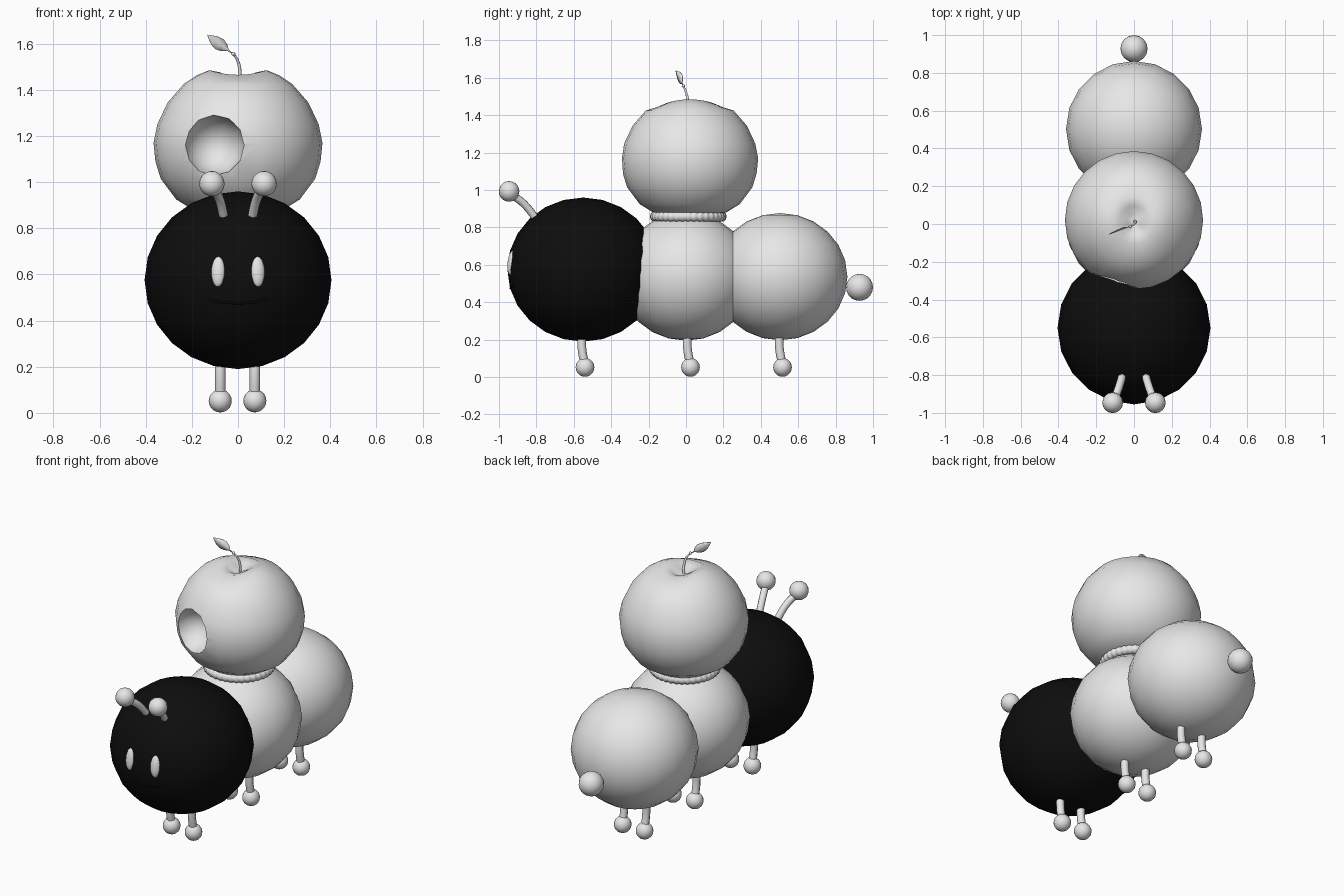
import bpy, bmesh, math
from mathutils import Vector

if "Cube" in bpy.data.objects:
    bpy.data.objects.remove(bpy.data.objects["Cube"])


def material(name, value):
    m = bpy.data.materials.new(name)
    m.diffuse_color = (value, value, value, 1)
    m.use_nodes = True
    m.node_tree.nodes["Principled BSDF"].inputs["Base Color"].default_value = m.diffuse_color
    return m


GREY = material("light_grey", 0.8)
BLACK = material("black", 0.004)


def finish(ob, name, mat, angle=50):
    ob.name = name
    ob.data.materials.clear()
    ob.data.materials.append(mat)
    bpy.ops.object.select_all(action='DESELECT')
    ob.select_set(True)
    bpy.context.view_layer.objects.active = ob
    bpy.ops.object.shade_smooth_by_angle(angle=math.radians(angle))
    return ob


def ball(name, loc, radii, mat=GREY, seg=16, rings=10, rot=(0, 0, 0)):
    bpy.ops.mesh.primitive_uv_sphere_add(segments=seg, ring_count=rings, radius=1,
                                         location=loc, rotation=rot)
    ob = bpy.context.object
    ob.scale = radii
    return finish(ob, name, mat)


def tube(name, pts, radius, mat=GREY, taper=1.0):
    cu = bpy.data.curves.new(name, 'CURVE')
    cu.dimensions = '3D'
    cu.bevel_depth = radius
    cu.bevel_resolution = 2
    cu.use_fill_caps = True
    cu.resolution_u = 4
    sp = cu.splines.new('BEZIER')
    sp.bezier_points.add(len(pts) - 1)
    for i, (bp, p) in enumerate(zip(sp.bezier_points, pts)):
        bp.co = p
        bp.handle_left_type = bp.handle_right_type = 'AUTO'
        bp.radius = 1 + (taper - 1) * i / (len(pts) - 1)
    ob = bpy.data.objects.new(name, cu)
    bpy.context.collection.objects.link(ob)
    bpy.ops.object.select_all(action='DESELECT')
    ob.select_set(True)
    bpy.context.view_layer.objects.active = ob
    bpy.ops.object.convert(target='MESH')
    return finish(bpy.context.object, name, mat)


# body segments
HEAD, HEAD_R = Vector((0, -0.55, 0.575)), Vector((0.405, 0.405, 0.385))
ball("head", HEAD, HEAD_R, BLACK, 20, 12)
ball("middle_body", (0, 0, 0.537), (0.36, 0.36, 0.342), GREY, 20, 12)
ball("rear_body", (0, 0.503, 0.537), (0.36, 0.36, 0.34), GREY, 20, 12)
ball("tail_ball", (0, 0.928, 0.48), (0.072,) * 3)

# legs with round feet
for part, y in (("front", -0.54), ("middle", 0.024), ("rear", 0.516)):
    for side, x in (("left", -0.077), ("right", 0.073)):
        tube(f"{part}_{side}_leg", [(x, y - 0.015, 0.25), (x, y - 0.017, 0.16),
                                    (x, y - 0.002, 0.07)], 0.023)
        ball(f"{part}_{side}_foot", (x, y, 0.052), (0.05,) * 3)

# antennae and eyes
for side, s in (("left", -1), ("right", 1)):
    tube(f"{side}_antenna", [(s * 0.058, -0.79, 0.83), (s * 0.08, -0.865, 0.925),
                             (s * 0.108, -0.94, 0.98)], 0.021)
    ball(f"{side}_antenna_ball", (s * 0.113, -0.946, 0.993), (0.055,) * 3)
    ball(f"{side}_eye", (s * 0.086, -0.932, 0.612), (0.03, 0.022, 0.066),
         GREY, 16, 12, (math.radians(-7), 0, s * math.radians(10)))

# smile following the face
smile = []
for i in range(9):
    x = -0.13 + 0.26 * i / 8
    z = 0.475 + 0.018 * (x / 0.13) ** 2
    d = 1 - (x / HEAD_R.x) ** 2 - ((z - HEAD.z) / HEAD_R.z) ** 2
    smile.append((x, HEAD.y - HEAD_R.y * math.sqrt(d) + 0.002, z))
tube("smile", smile, 0.005, BLACK)

# beaded neck ring
RING, BEADS = 0.177, 36
bpy.ops.mesh.primitive_torus_add(major_segments=BEADS * 4, minor_segments=10,
                                 major_radius=RING, minor_radius=0.026,
                                 location=(0, 0.012, 0.858))
ring = bpy.context.object
for v in ring.data.vertices:
    a = math.atan2(v.co.y, v.co.x)
    core = Vector((RING * math.cos(a), RING * math.sin(a), 0))
    v.co = core + (v.co - core) * (1 + 0.11 * math.cos(BEADS * a))
finish(ring, "neck_ring", GREY)

# apple: lathed profile, top rim lower at front and back
PROFILE = [(0.035, 1.45), (0.075, 1.475), (0.125, 1.485), (0.18, 1.462), (0.235, 1.425),
           (0.305, 1.345), (0.35, 1.25), (0.366, 1.17), (0.358, 1.09), (0.335, 1.015),
           (0.268, 0.925), (0.195, 0.88), (0.1, 0.86)]
SIDES = 24
bm = bmesh.new()
rows = []
for r, z in PROFILE:
    row = []
    for k in range(SIDES):
        a = 2 * math.pi * k / SIDES
        drop = 0.02 * math.sin(a) ** 2 if z > 1.44 else 0
        row.append(bm.verts.new((r * math.cos(a), r * math.sin(a) + 0.02, z - drop)))
    rows.append(row)
for up, low in zip(rows, rows[1:]):
    for k in range(SIDES):
        n = (k + 1) % SIDES
        bm.faces.new((up[k], low[k], low[n], up[n]))
top = bm.verts.new((0, 0.02, 1.435))
bottom = bm.verts.new((0, 0.02, 0.86))
for k in range(SIDES):
    n = (k + 1) % SIDES
    bm.faces.new((top, rows[0][k], rows[0][n]))
    bm.faces.new((bottom, rows[-1][n], rows[-1][k]))
bmesh.ops.recalc_face_normals(bm, faces=bm.faces)
mesh = bpy.data.meshes.new("apple")
bm.to_mesh(mesh)
bm.free()
apple = bpy.data.objects.new("apple", mesh)
bpy.context.collection.objects.link(apple)
mesh.materials.append(GREY)

# round hollow in the apple
cutter = ball("hole_cutter", (-0.106, -0.325, 1.16), (0.134, 0.134, 0.16), GREY, 12, 12,
              (math.radians(90), 0, 0))
cutter.hide_render = True
mod = apple.modifiers.new("hole", 'BOOLEAN')
mod.object = cutter
mod.operation = 'DIFFERENCE'
bpy.context.view_layer.objects.active = apple
bpy.ops.object.modifier_apply(modifier="hole")
bpy.data.objects.remove(cutter)
finish(apple, "apple", GREY, 40)

# stem and its knot
tube("stem", [(0.005, 0.015, 1.43), (0.007, 0.008, 1.49), (-0.003, -0.002, 1.53),
              (-0.02, -0.014, 1.556)], 0.009, GREY, 0.5)
ball("stem_knot", (-0.02, -0.014, 1.556), (0.009,) * 3, GREY, 8, 6)

# folded leaf
base, tip = Vector((-0.022, -0.015, 1.556)), Vector((-0.132, -0.056, 1.638))
across = Vector((0.6, 0.3, 0.75)).normalized()
fold = (tip - base).cross(across).normalized()
SHAPE = [(0, 0.002), (0.18, 0.004), (0.32, 0.02), (0.5, 0.029), (0.7, 0.024),
         (0.88, 0.011), (1, 0.001)]
bm = bmesh.new()
rows = []
for t, w in SHAPE:
    mid = base.lerp(tip, t)
    rows.append([bm.verts.new(mid + across * w * s + fold * 0.2 * w * abs(s))
                 for s in (-1, 0, 1)])
for a, b in zip(rows, rows[1:]):
    for k in (0, 1):
        bm.faces.new((a[k], a[k + 1], b[k + 1], b[k]))
mesh = bpy.data.meshes.new("leaf")
bm.to_mesh(mesh)
bm.free()
leaf = bpy.data.objects.new("leaf", mesh)
bpy.context.collection.objects.link(leaf)
solid = leaf.modifiers.new("thickness", 'SOLIDIFY')
solid.thickness = 0.003
finish(leaf, "leaf", GREY)
